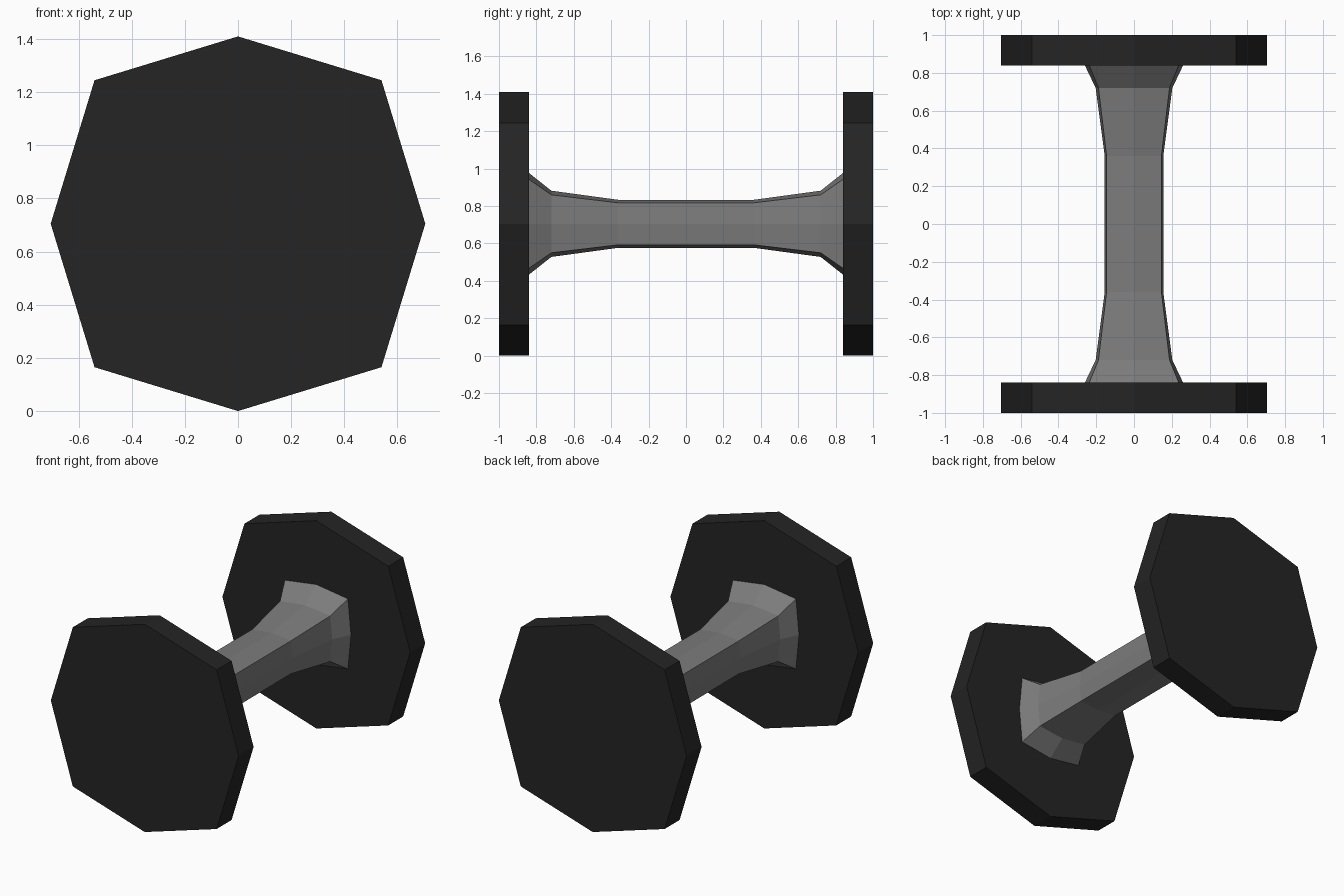
import bpy

if "Cube" in bpy.data.objects:
    bpy.data.objects.remove(bpy.data.objects["Cube"])

CZ = 0.705  # height of the bar axis


def material(name, grey):
    m = bpy.data.materials.new(name)
    m.diffuse_color = (grey, grey, grey, 1)
    m.use_nodes = True
    m.node_tree.nodes["Principled BSDF"].inputs["Base Color"].default_value = m.diffuse_color
    return m


def ring(y, ax, az, cx, cz):
    """Eight-point section: axis points at ax/az, corner points at cx/cz."""
    pts = [(ax, 0), (cx, cz), (0, az), (-cx, cz),
           (-ax, 0), (-cx, -cz), (0, -az), (cx, -cz)]
    return [(x, y, CZ + z) for x, z in pts]


def loft(name, sections, mat):
    """Solid of octagonal sections ordered from front (-y) to back."""
    verts = [v for s in sections for v in ring(*s)]
    n = len(sections)
    faces = [(8 * k + i, 8 * k + 8 + i, 8 * k + 8 + (i + 1) % 8, 8 * k + (i + 1) % 8)
             for k in range(n - 1) for i in range(8)]
    faces.append(tuple(range(8)))
    faces.append(tuple(reversed(range(8 * n - 8, 8 * n))))
    mesh = bpy.data.meshes.new(name)
    mesh.from_pydata(verts, [], faces)
    mesh.materials.append(mat)
    obj = bpy.data.objects.new(name, mesh)
    bpy.context.collection.objects.link(obj)
    return obj


black = material("black rubber", 0.018)
steel = material("grey metal", 0.20)

# Octagonal end weights
for name, y0, y1 in (("front_weight", -1.0, -0.84), ("back_weight", 0.84, 1.0)):
    loft(name, [(y, 0.705, 0.705, 0.54, 0.54) for y in (y0, y1)], black)

# Flared grip bar, half profile mirrored about y = 0
half = [(0.36, 0.155, 0.128, 0.145, 0.112),
        (0.72, 0.203, 0.177, 0.188, 0.155),
        (0.84, 0.26, 0.272, 0.237, 0.238)]
loft("grip_bar", [(-s[0],) + s[1:] for s in reversed(half)] + half, steel)
